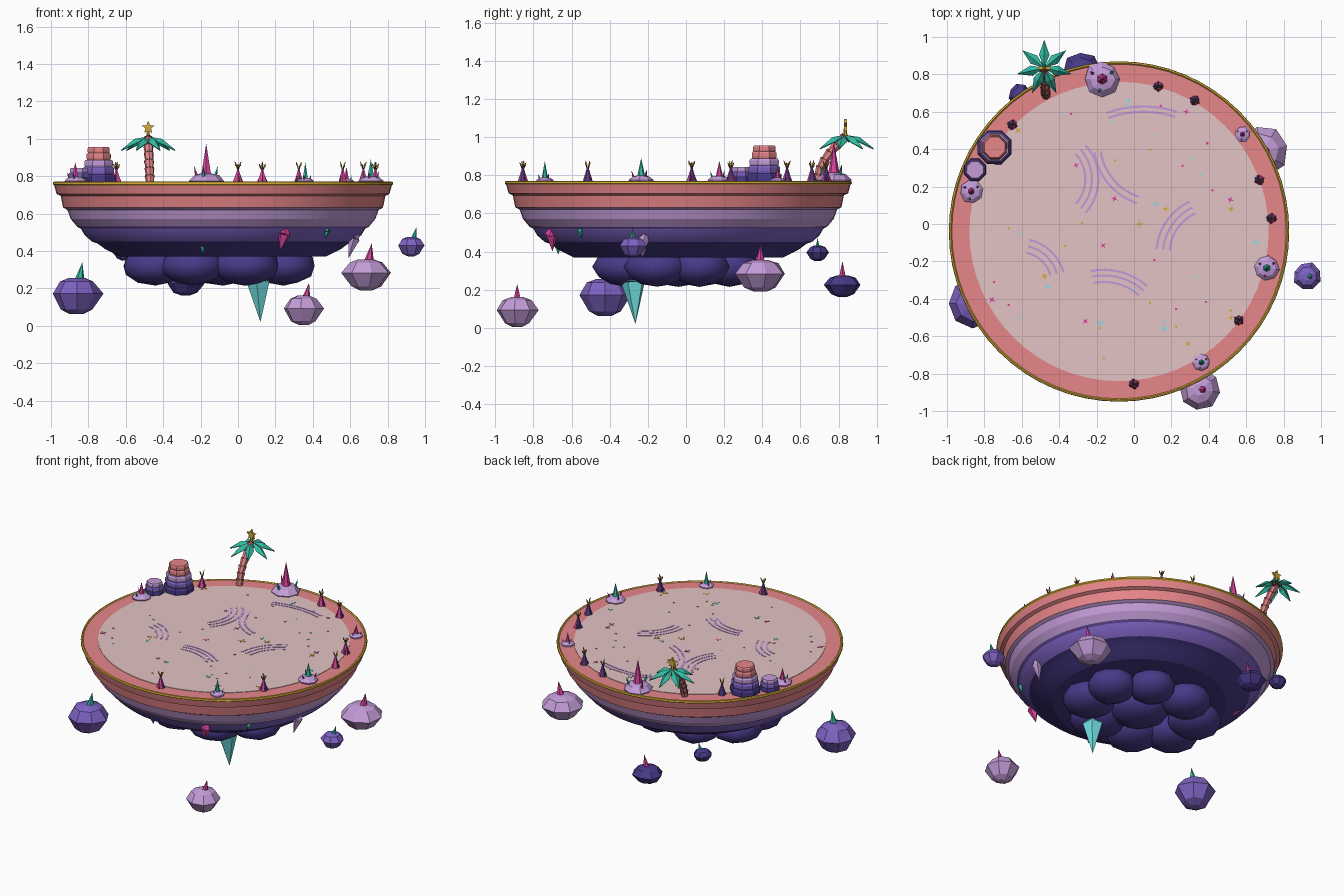
import bpy, bmesh, math, random
from mathutils import Vector, Matrix

random.seed(4)
cube = bpy.data.objects.get("Cube")
if cube:
    bpy.data.objects.remove(cube)

CX, CY, TOP = -0.08, -0.04, 0.765


def material(name, *rgb):
    lin = [(c / 255 / 12.92 if c < 11 else ((c / 255 + 0.055) / 1.055) ** 2.4) for c in rgb]
    m = bpy.data.materials.new(name)
    m.use_nodes = True
    m.diffuse_color = (*lin, 1)
    m.node_tree.nodes["Principled BSDF"].inputs["Base Color"].default_value = (*lin, 1)
    return m


SALMON = material("salmon", 232, 134, 138)
SAND = material("pale sand", 228, 196, 196)
LAVENDER = material("lavender", 196, 156, 216)
PURPLE = material("purple", 126, 98, 194)
INDIGO = material("indigo", 72, 57, 136)
TEAL = material("teal", 50, 188, 164)
CYAN = material("cyan", 118, 232, 234)
MAGENTA = material("magenta", 220, 68, 160)
GOLD = material("gold", 212, 170, 55)
BROWN = material("dark brown", 118, 64, 66)


def finish(name, bm, mat, smooth=None, outward=True):
    if outward:
        bmesh.ops.recalc_face_normals(bm, faces=bm.faces)
    me = bpy.data.meshes.new(name)
    bm.to_mesh(me)
    bm.free()
    ob = bpy.data.objects.new(name, me)
    bpy.context.collection.objects.link(ob)
    me.materials.append(mat)
    if smooth:
        bpy.ops.object.select_all(action="DESELECT")
        ob.select_set(True)
        bpy.context.view_layer.objects.active = ob
        bpy.ops.object.shade_smooth_by_angle(angle=math.radians(smooth))
    return ob


def lathe(name, profile, mat, at=(0, 0, 0), sides=8, smooth=None, jitter=0.0, turn=0.0, cap=True, outward=True):
    """Revolve (radius, height) points, with optional end caps."""
    bm = bmesh.new()
    rings = []
    for r, z in profile:
        ring = []
        for i in range(sides):
            a = math.tau * i / sides + turn
            k = r * (1 + random.uniform(-jitter, jitter))
            ring.append(bm.verts.new((at[0] + k * math.cos(a), at[1] + k * math.sin(a), at[2] + z)))
        rings.append(ring)
    for lo, hi in zip(rings, rings[1:]):
        for i in range(sides):
            j = (i + 1) % sides
            bm.faces.new((lo[i], lo[j], hi[j], hi[i]))
    if cap:
        bm.faces.new(rings[0])
        bm.faces.new(rings[-1])
    return finish(name, bm, mat, smooth, outward)


def spike(name, base, tip, r, mat, sides=6, r2=0.0):
    """Cone from base to tip."""
    base, tip = Vector(base), Vector(tip)
    d = tip - base
    rot = d.to_track_quat("Z", "Y").to_matrix().to_4x4()
    bm = bmesh.new()
    bmesh.ops.create_cone(bm, cap_ends=True, segments=sides, radius1=r, radius2=r2, depth=d.length,
                          matrix=Matrix.Translation((base + tip) / 2) @ rot)
    return finish(name, bm, mat)


def plate(name, outlines, mat, z):
    """Thin flat painted shapes lying on the sand."""
    bm = bmesh.new()
    for pts in outlines:
        bm.faces.new([bm.verts.new((x, y, z)) for x, y in pts])
    out = bmesh.ops.extrude_face_region(bm, geom=bm.faces[:])["geom"]
    bmesh.ops.translate(bm, verts=[v for v in out if isinstance(v, bmesh.types.BMVert)], vec=(0, 0, 0.002))
    return finish(name, bm, mat)


# Layered bowl shell, its faces turned inward
bands = [("salmon_layer", SALMON, [(.905, .76), (.89, .705), (.868, .695), (.855, .632)]),
         ("lavender_layer", LAVENDER, [(.855, .632), (.832, .62), (.815, .572), (.78, .53)]),
         ("purple_layer", PURPLE, [(.78, .53), (.76, .52), (.74, .485), (.70, .45)]),
         ("indigo_layer", INDIGO, [(.70, .45), (.67, .44), (.63, .41), (.55, .37), (.02, .37)])]
for name, mat, prof in bands:
    lathe(name, prof, mat, (CX, CY, 0), 64, 20, cap=False, outward=False)

# Top ground, sand and rim
lathe("salmon_ground", [(.9, TOP - .008), (.9, TOP)], SALMON, (CX, CY, 0), 64)
lathe("sand_floor", [(.80, TOP - .004), (.80, TOP + .003)], SAND, (CX, CY, 0), 64)
lathe("gold_rim", [(.894, .765), (.9, .771), (.908, .768), (.91, .757), (.902, .75), (.894, .765)], GOLD,
      (CX, CY, 0), 64, cap=False)

# Boulders beneath
spots = [(CX, CY, .17)] + [(CX - .02 + .37 * math.cos(a), CY + .29 * math.sin(a), .165)
                           for a in (math.tau * (i + .5) / 8 for i in range(8))]
for i, (x, y, r) in enumerate(spots):
    bm = bmesh.new()
    bmesh.ops.create_icosphere(bm, subdivisions=2, radius=1)
    k = r * random.uniform(.92, 1.14)
    for v in bm.verts:
        v.co = Vector((x, y, .32)) + Vector((v.co.x * k, v.co.y * k, v.co.z * .105)) * random.uniform(.985, 1.01)
    finish(f"under_boulder_{i}", bm, INDIGO, 35)

# Floating rocks, each with a spike
ROCK = [(.25, -1), (.62, -.75), (1, .1), (.68, .75), (.3, .95)]
floaters = [(-.862, -.425, .162, .135, .1, PURPLE, TEAL, .34), (.685, .39, .275, .136, .085, LAVENDER, MAGENTA, .44),
            (.925, -.28, .425, .075, .053, PURPLE, TEAL, .53), (.35, -.885, .085, .108, .08, LAVENDER, MAGENTA, .23),
            (-.28, .82, .22, .1, .057, INDIGO, MAGENTA, .35), (-.61, .69, .392, .06, .042, INDIGO, TEAL, .47)]
for i, (x, y, z, r, h, mat, tip, top) in enumerate(floaters):
    lathe(f"floating_rock_{i}", [(a * r, b * h) for a, b in ROCK], mat, (x, y, z), 8, jitter=.06, turn=i)
    spike(f"floating_spike_{i}", (x + .015, y, z + h * .8), (x + .03, y, top), r * .2, tip)


# Crystals hanging from the bowl
def shard(name, top, mid, tip, r, mat):
    spike(name + "_upper", mid, top, r, mat, 5, r * .35)
    spike(name + "_lower", mid, tip, r, mat, 5)


shard("big_crystal", (.10, -.27, .33), (.11, -.275, .24), (.12, -.265, .02), .066, CYAN)
shard("magenta_shard", (.26, -.70, .53), (.245, -.705, .49), (.225, -.70, .40), .036, MAGENTA)
shard("lavender_shard", (.64, -.21, .49), (.62, -.22, .465), (.59, -.23, .36), .032, LAVENDER)
shard("teal_shard", (.48, -.55, .525), (.475, -.555, .505), (.465, -.55, .465), .016, TEAL)
shard("small_teal_shard", (-.19, -.66, .445), (-.19, -.67, .425), (-.185, -.67, .385), .017, TEAL)
shard("small_magenta_shard", (-.74, .18, .49), (-.72, .18, .46), (-.65, .18, .37), .018, MAGENTA)

# Crystal mounds around the edge
mounds = [(-.17, .775, .095, .975, MAGENTA, TEAL), (-.87, .175, .062, .875, MAGENTA, TEAL),
          (.58, .48, .043, .85, MAGENTA, PURPLE), (.71, -.235, .066, .89, TEAL, MAGENTA),
          (.36, -.74, .047, .875, TEAL, MAGENTA)]
for i, (x, y, r, top, mat, side) in enumerate(mounds):
    lathe(f"mound_{i}", [(r * .9, -.01), (r, .01), (r * .7, r * .42), (r * .3, r * .52)], LAVENDER,
          (x, y, TOP), 8, jitter=.07, turn=i)
    spike(f"mound_crystal_{i}", (x, y, TOP + .01), (x, y, top), r * .38, mat)
    for k, a in enumerate((.6, 2.6, 4.5)):
        dx, dy = math.cos(a) * r, math.sin(a) * r
        spike(f"mound_side_crystal_{i}_{k}", (x + dx * .5, y + dy * .5, TOP), (x + dx * .8, y + dy * .8, TOP + r * .95),
              r * .17, side if k != 1 else mat, 5)

# Small tents: striped cone with crossing poles and gold tips
tents = [(.13, .735), (.325, .66), (.67, .235), (.735, .03), (.56, -.515), (0, -.855), (-.65, .53)]
for i, (x, y) in enumerate(tents):
    cone = spike(f"tent_{i}", (x, y, TOP), (x, y, TOP + .075), .027, INDIGO, 6, .004)
    cone.data.materials.append(MAGENTA)
    for f in cone.data.polygons:
        f.material_index = f.index % 3 == 0
    for k in range(4):
        a = k * math.tau / 4 + i
        out = Vector((math.cos(a), math.sin(a), 0))
        base = Vector((x, y, TOP)) + out * .026
        tip = Vector((x, y, TOP + .098 + .01 * (k % 2))) - out * .016
        spike(f"tent_pole_{i}_{k}", base, tip, .004, BROWN, 4, .003)
        spike(f"tent_pole_tip_{i}_{k}", base.lerp(tip, .86), base.lerp(tip, 1.06), .006, GOLD, 4)


# Stacked octagonal towers
def tower(name, x, y, tiers):
    z = TOP - .005
    for i, (r, h, mat) in enumerate(tiers):
        lathe(f"{name}_tier_{i}", [(r * .96, 0), (r, h * .25), (r, h * .75), (r * .92, h)], mat, (x, y, z), 8, turn=.39)
        z += h


tower("tall_tower", -.745, .41, [(.098, .05, INDIGO), (.09, .04, PURPLE), (.083, .038, LAVENDER),
                                 (.07, .037, SALMON), (.064, .03, SALMON)])
tower("short_tower", -.85, .29, [(.064, .03, INDIGO), (.06, .028, PURPLE), (.052, .026, LAVENDER)])

# Leaning palm with banded trunk
foot, crown = Vector((-.47, .685, TOP)), Vector((-.48, .835, 1.0))
path = [foot.lerp(crown, t) - Vector((0, .03 * math.sin(math.pi * t), 0)) for t in (i / 6 for i in range(7))]
for i, (a, b) in enumerate(zip(path, path[1:])):
    spike(f"trunk_segment_{i}", a, b, .021, SALMON, 7, .027)
    spike(f"trunk_band_{i}", b - (b - a) * .12, b + (b - a) * .06, .028, BROWN, 7, .026)
for i in range(7):
    a = math.pi / 2 + math.tau * i / 7
    u, w = Vector((math.cos(a), math.sin(a), 0)), Vector((-math.sin(a), math.cos(a), 0))
    bm = bmesh.new()

    def pt(d, s, z):
        return bm.verts.new(crown + u * d + w * s + Vector((0, 0, z)))
    root, ridge, tip = pt(.0, 0, .012), pt(.075, 0, .0), pt(.15, 0, -.06)
    left, right = pt(.07, .028, -.022), pt(.07, -.028, -.022)
    for tri in ((root, left, ridge), (ridge, left, tip), (root, ridge, right), (ridge, tip, right)):
        bm.faces.new(reversed(tri))
    leaf = finish(f"palm_leaf_{i}", bm, TEAL, outward=False)
    leaf.modifiers.new("thickness", "SOLIDIFY").thickness = .006
for i in range(3):
    a = i * math.tau / 3
    bm = bmesh.new()
    at = crown + Vector((.022 * math.cos(a), .022 * math.sin(a), -.012))
    bmesh.ops.create_icosphere(bm, subdivisions=1, radius=.016, matrix=Matrix.Translation(at))
    finish(f"palm_nut_{i}", bm, BROWN)

# Gold star on the palm
bm = bmesh.new()
star = []
for i in range(10):
    r, a = (.036 if i % 2 == 0 else .016), math.pi / 2 + i * math.pi / 5
    star.append(bm.verts.new((crown.x + r * math.cos(a), crown.y - .008, 1.06 + r * math.sin(a))))
out = bmesh.ops.extrude_face_region(bm, geom=[bm.faces.new(star)])["geom"]
bmesh.ops.translate(bm, verts=[v for v in out if isinstance(v, bmesh.types.BMVert)], vec=(0, .016, 0))
finish("palm_star", bm, GOLD)
spike("star_stem", crown, crown + Vector((0, 0, .045)), .012, GOLD, 6, .008)

# Raked arcs on the sand: centre, radii, start and end angle
arcs = [(-.46, .24, (.20, .235, .27), -42, 42), (.12, .43, (.30, .335), 188, 252),
        (.43, -.16, (.24, .275, .31), 115, 175), (-.61, -.32, (.17, .205, .24), 15, 78),
        (-.16, -.59, (.28, .315, .345), 48, 102), (.05, .05, (.55, .578), 72, 110)]
quads = []
for x, y, radii, a0, a1 in arcs:
    for r in radii:
        for i in range(12):
            s, e = (math.radians(a0 + (a1 - a0) * k / 12) for k in (i, i + 1))
            quads.append([(x + q * math.cos(t), y + q * math.sin(t))
                          for q, t in ((r - .006, s), (r + .006, s), (r + .006, e), (r - .006, e))])
plate("raked_arcs", quads, LAVENDER, TOP + .003)

# Scattered twinkles and specks
twinkles = {GOLD: [(.03, 0), (.17, .08), (.52, .08), (-.48, -.28), (.29, -.64), (.52, -.5), (-.62, .5)],
            CYAN: [(.115, .105), (.65, -.1), (-.46, -.335), (-.18, -.53), (.16, -.56), (-.03, .66)],
            MAGENTA: [(-.105, .135), (.515, .13), (-.165, -.115), (-.76, -.405), (-.26, -.52), (.28, .6), (-.31, .315)]}
for mat, places in twinkles.items():
    shapes = []
    for x, y in places:
        turn, size = random.uniform(0, 1.5), random.uniform(.016, .027)
        shapes.append([(x + r * math.cos(a), y + r * math.sin(a)) for r, a in
                       ((size if k % 2 == 0 else .006, turn + k * math.pi / 4) for k in range(8))])
    for _ in range(10):
        r, a = .76 * math.sqrt(random.random()), random.uniform(0, math.tau)
        x, y = CX + r * math.cos(a), CY + r * math.sin(a)
        shapes.append([(x + .008 * math.cos(a + k * math.pi / 2), y + .008 * math.sin(a + k * math.pi / 2))
                       for k in range(4)])
    plate(mat.name + "_twinkles", shapes, mat, TOP + .004)
